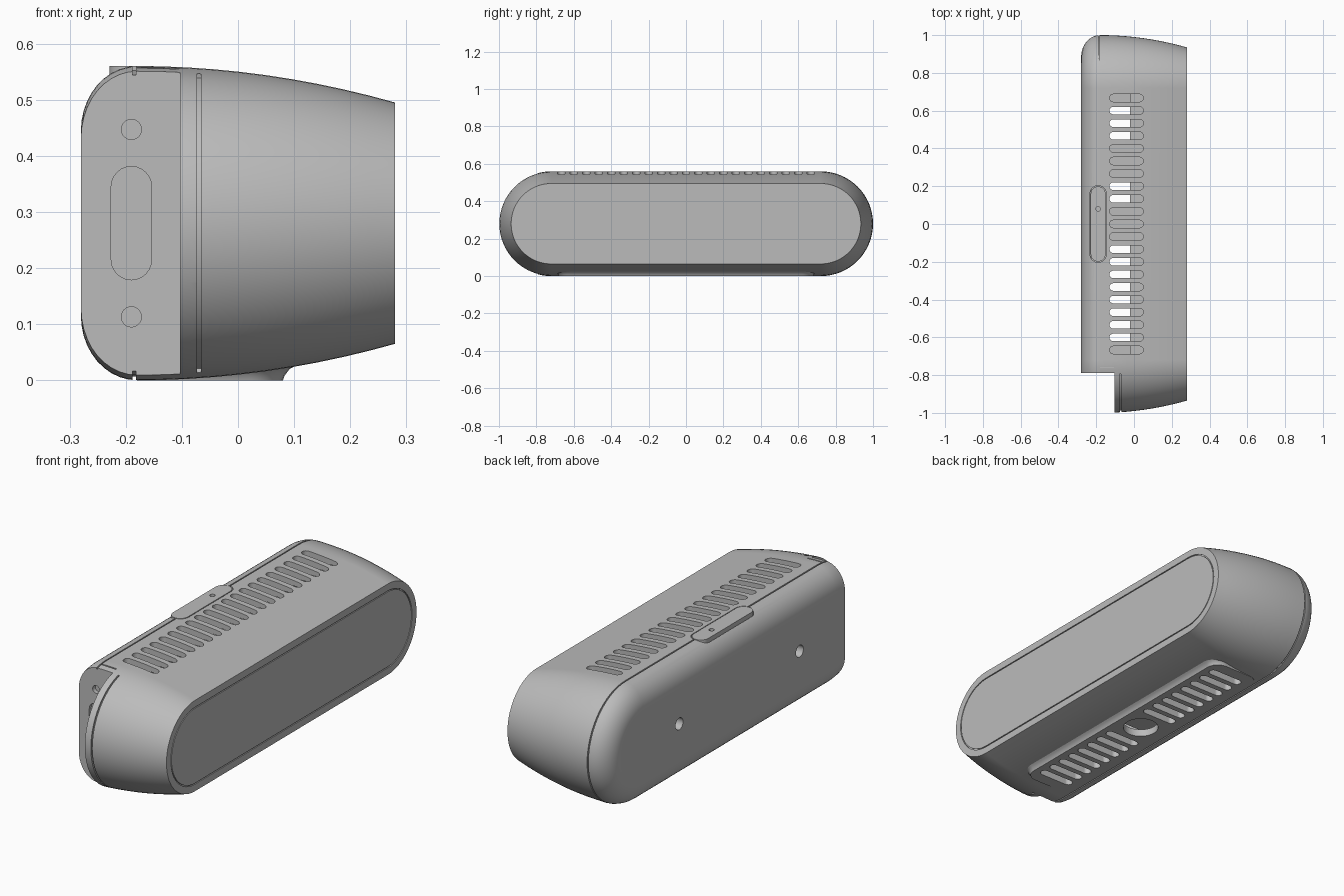
import bpy, bmesh
from math import sin, cos, pi

if "Cube" in bpy.data.objects:
    bpy.data.objects.remove(bpy.data.objects["Cube"], do_unlink=True)

grey = bpy.data.materials.new("plain grey")
grey.use_nodes = True
grey.diffuse_color = (0.5, 0.5, 0.5, 1)
grey.node_tree.nodes["Principled BSDF"].inputs["Base Color"].default_value = (0.5, 0.5, 0.5, 1)

MID, HALF, R = 0.28, 0.72, 0.28      # centre height, straight half length, end radius
PITCH = 0.0667


def capsule(half, r, cu=0, cv=0, n=24, upright=False):
    """Stadium outline; its long axis is the first coordinate unless upright."""
    pts = []
    for side in (1, -1):
        for i in range(n + 1):
            a = -pi / 2 + pi * i / n + (0 if side > 0 else pi)
            p = (side * half + r * cos(a), r * sin(a))
            if upright:
                p = (-p[1], p[0])
            pts.append((cu + p[0], cv + p[1]))
    return pts


def circle(r, cu, cv, n=24):
    return [(cu + r * cos(2 * pi * i / n), cv + r * sin(2 * pi * i / n)) for i in range(n)]


def rounded(u0, u1, v0, v1, r, n=6):
    pts = []
    for k, (u, v) in enumerate(((u1 - r, v1 - r), (u0 + r, v1 - r), (u0 + r, v0 + r), (u1 - r, v0 + r))):
        for i in range(n + 1):
            a = pi / 2 * (k + i / n)
            pts.append((u + r * cos(a), v + r * sin(a)))
    return pts


def place(pts, axis, h):
    return [{"x": (h, u, v), "y": (u, h, v), "z": (u, v, h)}[axis] for u, v in pts]


def loft(bm, rings, loop=False):
    """Skin a row of closed rings, capping the ends unless it loops round."""
    vs = [[bm.verts.new(p) for p in ring] for ring in rings]
    n = len(vs[0])
    for a, b in zip(vs, vs[1:] + vs[:1] if loop else vs[1:]):
        for i in range(n):
            bm.faces.new((a[i], a[(i + 1) % n], b[(i + 1) % n], b[i]))
    if not loop:
        bm.faces.new(vs[0][::-1])
        bm.faces.new(vs[-1])


def prism(bm, pts, axis, lo, hi):
    loft(bm, [place(pts, axis, lo), place(pts, axis, hi)])


def box(bm, x0, x1, y0, y1, z0, z1):
    prism(bm, [(x0, y0), (x1, y0), (x1, y1), (x0, y1)], "z", z0, z1)


def band(bm, inner, outer, axis, lo, hi, loop=True):
    """Thin strip between two matching outlines."""
    cols = zip(place(inner, axis, lo), place(outer, axis, lo), place(outer, axis, hi), place(inner, axis, hi))
    loft(bm, [list(c) for c in cols], loop)


def finish(name, bm):
    bmesh.ops.recalc_face_normals(bm, faces=bm.faces)
    me = bpy.data.meshes.new(name)
    bm.to_mesh(me)
    bm.free()
    ob = bpy.data.objects.new(name, me)
    bpy.context.collection.objects.link(ob)
    me.materials.append(grey)
    return ob


def activate(ob):
    bpy.ops.object.select_all(action="DESELECT")
    ob.select_set(True)
    bpy.context.view_layer.objects.active = ob


def carve(ob, cutters):
    activate(ob)
    for c in cutters:
        mod = ob.modifiers.new("cut", "BOOLEAN")
        mod.operation, mod.solver, mod.object = "DIFFERENCE", "EXACT", c
        bpy.ops.object.modifier_apply(modifier=mod.name)


def smooth(ob):
    activate(ob)
    bpy.ops.object.shade_smooth_by_angle(angle=0.5)
    mod = ob.modifiers.new("even shading", "WEIGHTED_NORMAL")
    mod.keep_sharp = True


def radius(x):
    return R - 0.065 * ((x + 0.18) / 0.46) ** 2


# Shell: rounded back edge, then a gentle taper to the front panel
bm = bmesh.new()
sections = [(-0.18 - 0.1 * cos(pi / 2 * i / 10), R - 0.115 * (1 - sin(pi / 2 * i / 10))) for i in range(10)]
sections += [(-0.18 + 0.046 * i, radius(-0.18 + 0.046 * i)) for i in range(11)]
loft(bm, [place(capsule(HALF, r, 0, MID, 32), "x", x) for x, r in sections])
shell = finish("shell", bm)

# Foot: flat sloped plate under the shell
bm = bmesh.new()
loft(bm, [place(rounded(-0.18, 0.08 + g, -0.68 - g, 0.68 + g, 0.06 + g), "z", z)
          for z, g in ((0, 0), (0.008, 0.003), (0.02, 0.012), (0.03, 0.03))])
foot = finish("foot", bm)

# Hollow and end notch
bm = bmesh.new()
box(bm, -0.16, 0.07, -0.74, 0.74, 0.035, 0.525)
hollow = finish("hollow_cutter", bm)
bm = bmesh.new()
box(bm, -0.5, -0.103, -1.2, -0.79, -0.2, 0.8)
notch = finish("notch_cutter", bm)

# Seams, panel groove, end groove and tab outline
bm = bmesh.new()
band(bm, capsule(HALF, R - 0.007, 0, MID), capsule(HALF, R + 0.02, 0, MID), "x", -0.188, -0.182)
band(bm, capsule(HALF, 0.177, 0, MID), capsule(HALF, 0.182, 0, MID), "x", 0.275, 0.3)
end_in, end_out = [capsule(HALF, r, 0, MID)[27:48] for r in (radius(-0.07) - 0.008, R + 0.02)]
band(bm, end_in, end_out, "x", -0.073, -0.066, False)
box(bm, -0.18, -0.105, -0.763, -0.757, 0.55, 0.6)
grooves = finish("groove_cutter", bm)
bm = bmesh.new()
prism(bm, capsule(0.16, 0.043, -0.19, 0, 16, True), "z", 0.53, 0.6)
tab_seat = finish("tab_seat_cutter", bm)

# Vents, mount hole, screw holes and socket
bm = bmesh.new()
for i in range(-10, 11):
    vent = capsule(0.07, 0.02, -0.04, PITCH * i, 8)
    prism(bm, vent, "z", 0.5, 0.6)
    if 2 <= abs(i) <= 9:
        prism(bm, vent, "z", -0.05, 0.06)
prism(bm, circle(0.08, -0.04, 0, 32), "z", -0.05, 0.06)
for s in (-1, 1):
    prism(bm, circle(0.028, 0.45 * s, MID), "x", -0.4, -0.2)
    prism(bm, circle(0.018, -0.19, MID + 0.167 * s), "y", -0.85, -0.77)
prism(bm, capsule(0.065, 0.036, -0.19, MID, 12, True), "y", -0.85, -0.775)
openings = finish("opening_cutter", bm)

carve(shell, [hollow, notch, grooves, tab_seat, openings])
carve(foot, [openings])

# Tab on top with a pinhole
bm = bmesh.new()
prism(bm, capsule(0.16, 0.039, -0.19, 0, 16, True), "z", 0.52, 0.56)
tab = finish("top_tab", bm)
bm = bmesh.new()
prism(bm, circle(0.012, -0.19, 0.08, 16), "z", 0.54, 0.6)
pinhole = finish("pinhole_cutter", bm)
carve(tab, [pinhole])

# Inner parts seen through the vents
bm = bmesh.new()
box(bm, -0.02, 0.075, -0.745, 0.745, 0.06, 0.47)
speaker_box = finish("speaker_box", bm)
bm = bmesh.new()
for y0, y1 in ((-0.1, 0.1), (0.235, 0.43)):
    box(bm, -0.165, -0.015, y0, y1, 0.06, 0.47)
modules = finish("inner_modules", bm)

for c in (hollow, notch, grooves, tab_seat, openings, pinhole):
    bpy.data.objects.remove(c, do_unlink=True)
for ob in (shell, foot, tab, speaker_box, modules):
    smooth(ob)
